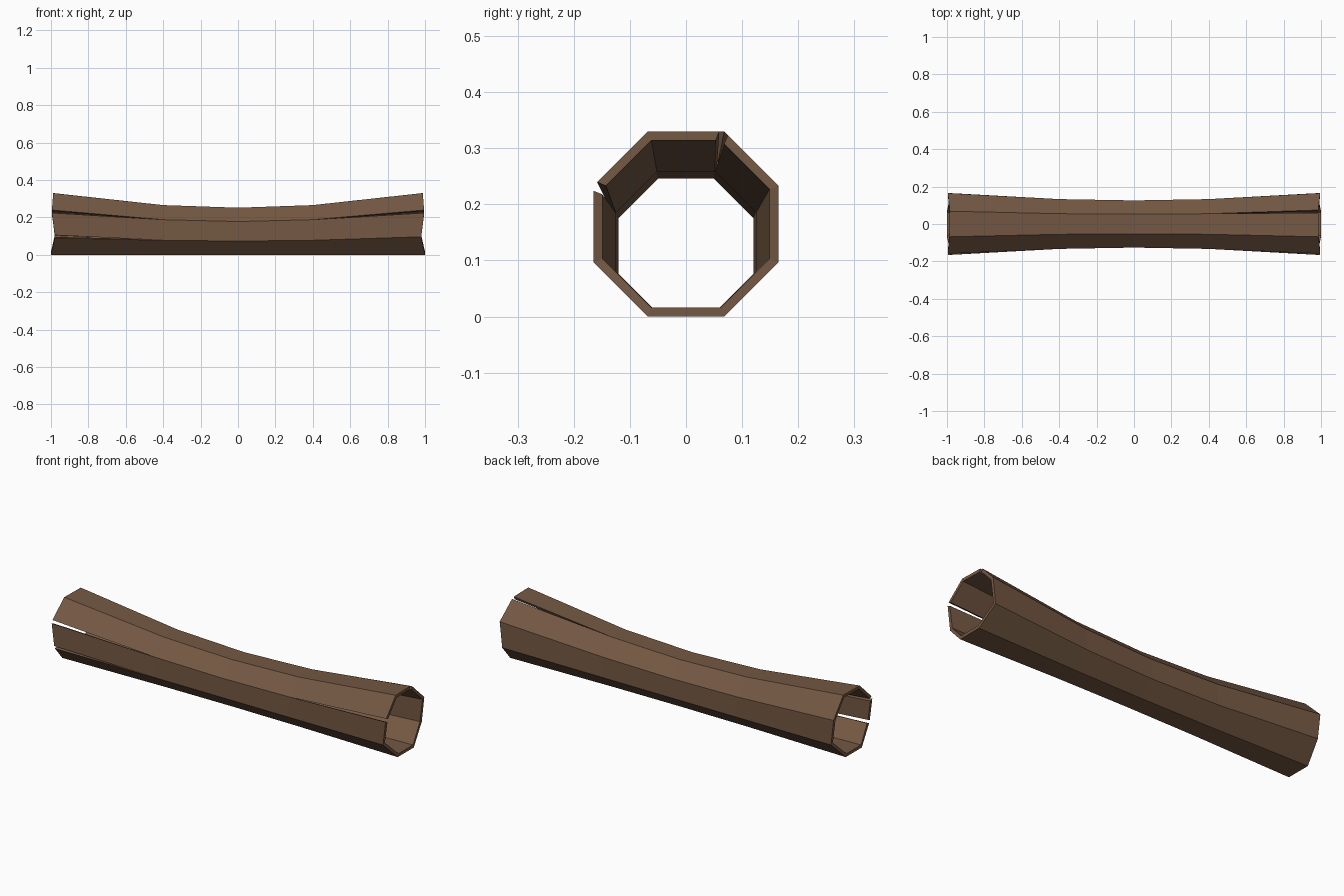
import bpy, bmesh, math

if "Cube" in bpy.data.objects:
    bpy.data.objects.remove(bpy.data.objects["Cube"])

# Bark colour
bark = bpy.data.materials.new("brown bark")
bark.diffuse_color = (0.175, 0.098, 0.056, 1)
bark.use_nodes = True
bark.node_tree.nodes["Principled BSDF"].inputs["Base Color"].default_value = bark.diffuse_color

# Rings along the log: x, apothem, wall thickness
RINGS = [(-1, .165, .016), (-.4, .133, .008), (0, .126, .006),
         (.4, .133, .008), (1, .165, .016)]
LAST = len(RINGS) - 1
T = math.tan(math.pi / 8)
# Corners of a flat-sided octagon, from front lower going up and round
CORNERS = [(-1, -T), (-1, T), (-T, 1), (T, 1), (1, T), (1, -T), (T, -1), (-T, -1)]
# Uneven rim: inset of each corner at the ends
INSET = [.02, .005, .012, .015, .005, .02, 0, 0]
# Split corners at each end (ring, corner)
CRACKS = {(0, 1), (0, 0), (LAST, 1), (LAST, 3)}
GAP = .009

bm = bmesh.new()
cache = {}


def vert(ring, corner, panel, inner):
    """Corner vertex; at a crack each panel gets its own, pulled back vertex."""
    corner %= 8
    cracked = (ring, corner) in CRACKS
    key = (ring, corner, inner, panel if cracked else None)
    if key not in cache:
        x, r, t = RINGS[ring]
        a, b = CORNERS[corner]
        k = r - t if inner else r
        y, z = a * k, b * k
        if cracked:
            other = CORNERS[(panel + 1) % 8 if corner == panel else panel]
            dy, dz = other[0] - a, other[1] - b
            n = math.hypot(dy, dz)
            y += dy / n * GAP
            z += dz / n * GAP
        if ring in (0, LAST):
            x -= math.copysign(INSET[corner], x)
        cache[key] = bm.verts.new((x, y, z + r))
    return cache[key]


for p in range(8):
    # Outer and inner walls
    for i in range(LAST):
        for inner in (False, True):
            bm.faces.new([vert(i, p, p, inner), vert(i + 1, p, p, inner),
                          vert(i + 1, p + 1, p, inner), vert(i, p + 1, p, inner)])
    # End rims
    for e in (0, LAST):
        bm.faces.new([vert(e, p, p, False), vert(e, p + 1, p, False),
                      vert(e, p + 1, p, True), vert(e, p, p, True)])

# Side walls of the cracks
for e, c in CRACKS:
    n = 1 if e == 0 else LAST - 1
    for p in ((c - 1) % 8, c):
        bm.faces.new([vert(e, c, p, False), vert(n, c, p, False),
                      vert(n, c, p, True), vert(e, c, p, True)])

bmesh.ops.recalc_face_normals(bm, faces=bm.faces)
mesh = bpy.data.meshes.new("hollow_log")
bm.to_mesh(mesh)
bm.free()
mesh.materials.append(bark)
log = bpy.data.objects.new("hollow_log", mesh)
bpy.context.collection.objects.link(log)
